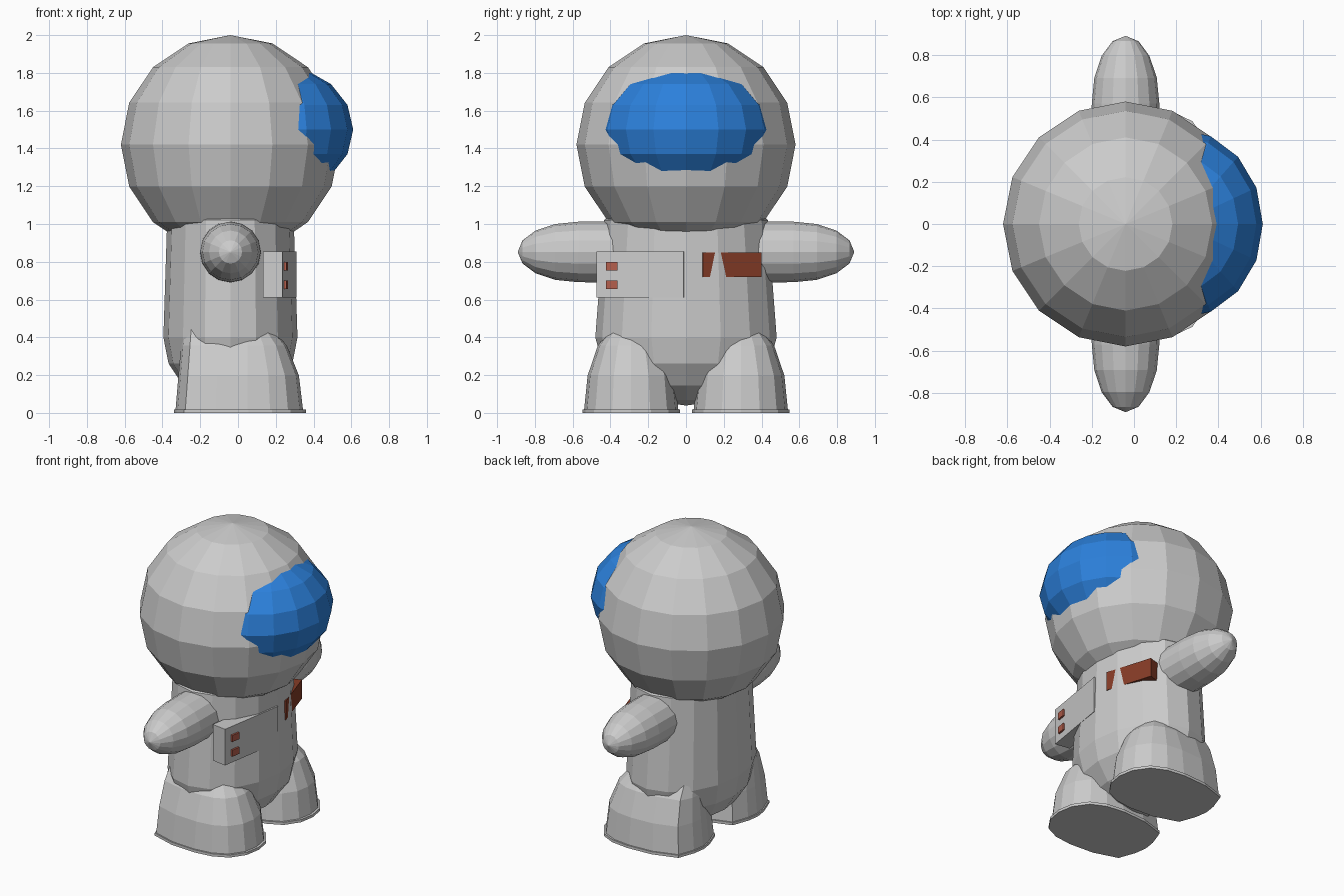
import bpy
import bmesh
from math import sin, cos, pi, radians, atan2
from mathutils import Matrix, Vector

if "Cube" in bpy.data.objects:
    bpy.data.objects.remove(bpy.data.objects["Cube"])

CX = -0.04  # centre line of head, body and arms


def material(name, rgb):
    m = bpy.data.materials.new(name)
    m.diffuse_color = (*rgb, 1)
    m.use_nodes = True
    m.node_tree.nodes["Principled BSDF"].inputs["Base Color"].default_value = m.diffuse_color
    return m


def finish(name, bm, mat=None):
    bmesh.ops.recalc_face_normals(bm, faces=bm.faces)
    me = bpy.data.meshes.new(name)
    bm.to_mesh(me)
    bm.free()
    ob = bpy.data.objects.new(name, me)
    bpy.context.collection.objects.link(ob)
    if mat:
        me.materials.append(mat)
    return ob


def ellipsoid(name, centre, radii, mat=None):
    bm = bmesh.new()
    bmesh.ops.create_uvsphere(bm, u_segments=16, v_segments=8, radius=1)
    bmesh.ops.scale(bm, vec=radii, verts=bm.verts)
    bmesh.ops.translate(bm, vec=centre, verts=bm.verts)
    return finish(name, bm, mat)


def loft(name, rings):
    """Skin a stack of equal-length point loops and close both ends."""
    bm = bmesh.new()
    loops = [[bm.verts.new(p) for p in ring] for ring in rings]
    for a, b in zip(loops, loops[1:]):
        n = len(a)
        for i in range(n):
            bm.faces.new((a[i], a[(i + 1) % n], b[(i + 1) % n], b[i]))
    bm.faces.new(loops[0])
    bm.faces.new(loops[-1])
    bmesh.ops.remove_doubles(bm, verts=bm.verts, dist=0.0005)
    return finish(name, bm)


def angled_box(name, a, b, depth, z0, z1, mat=None):
    """Box whose outer face runs from plan point a to b, with depth going inward."""
    a, b = Vector(a), Vector(b)
    d = b - a
    inward = Vector((-d.y, d.x)).normalized() * depth
    c = (a + b + inward) / 2
    bm = bmesh.new()
    bmesh.ops.create_cube(bm, size=1)
    bmesh.ops.scale(bm, vec=(d.length, depth, z1 - z0), verts=bm.verts)
    bm.transform(Matrix.Translation((c.x, c.y, (z0 + z1) / 2))
                 @ Matrix.Rotation(atan2(d.y, d.x), 4, 'Z'))
    return finish(name, bm, mat)


def circle16():
    return [(cos(i * pi / 8), sin(i * pi / 8)) for i in range(16)]


blue = material("visor_blue", (0.025, 0.22, 0.72))
brick = material("pocket_brick", (0.24, 0.045, 0.02))
red = material("button_red", (0.45, 0.11, 0.07))

# helmet and visor
ellipsoid("helmet", (CX, 0, 1.42), (0.58, 0.58, 0.58))
ellipsoid("visor", (0.21, 0, 1.5), (0.4, 0.45, 0.34), blue)

# torso: rounded bottom, slightly tapering up into the helmet
profile = [(0.4 - 0.36 * cos(radians(t)), 0.355 * sin(radians(t)), 0.48 * sin(radians(t)))
           for t in (1, 22.5, 45, 67.5, 90)]
profile += [(1.02, 0.335, 0.433), (1.12, 0.26, 0.33), (1.18, 0.12, 0.15)]
loft("torso", [[(CX + rx * c, ry * s, z) for c, s in circle16()] for z, rx, ry in profile])

# arms: cylinders with long rounded ends
for side, label in ((-1, "left"), (1, "right")):
    stations = [(0.3, 0.163), (0.57, 0.16)]
    stations += [(0.57 + 0.32 * sin(radians(t)), 0.16 * cos(radians(t)))
                 for t in (22.5, 45, 67.5, 89)]
    loft(label + "_arm", [[(CX + r * c, side * y, 0.852 + r * s) for c, s in circle16()]
                          for y, r in stations])

# boots: rounded toe, flatter upright heel, thin sole
half = [(0.345, 0), (0.328, 0.1), (0.265, 0.19), (0.17, 0.235), (0.05, 0.25),
        (-0.12, 0.24), (-0.28, 0.19), (-0.32, 0.08)]
outline = half + [(-0.332, 0)] + [(x, -y) for x, y in half[:0:-1]]


def boot_ring(k, z, cy):
    pts = []
    for x, y in outline:
        if x > 0.05:
            px = 0.05 + (x - 0.05) * k
        else:
            px = 0.05 + (x - 0.05) * (1 - 0.22 * z)
        pts.append((px, cy + y * k, z))
    return pts


for side, label in ((-1, "left"), (1, "right")):
    cy = 0.29 * side
    rings = [boot_ring(cos(radians(t)), 0.01 + 0.49 * sin(radians(t)), cy)
             for t in (0, 22.5, 45, 67.5, 85)]
    loft(label + "_boot", rings)
    loft(label + "_sole", [[(0.01 + (x - 0.006) * 1.03, cy + y * 1.035, z)
                            for x, y in outline] for z in (0, 0.018)])

# control panel on the chest with two buttons
p0, p1 = Vector((0.235, -0.475)), Vector((0.31, -0.012))
angled_box("control_panel", p0, p1, 0.105, 0.61, 0.855)
along = (p1 - p0).normalized()
out = Vector((along.y, -along.x)) * 0.012
for i, z in enumerate((0.655, 0.755)):
    angled_box("button_%d" % (i + 1), p0 + along * 0.055 + out, p0 + along * 0.115 + out,
               0.03, z, z + 0.045, red)

# pocket on the other side of the chest
angled_box("pocket", (0.297, 0.09), (0.2, 0.4), 0.12, 0.72, 0.848, brick)
